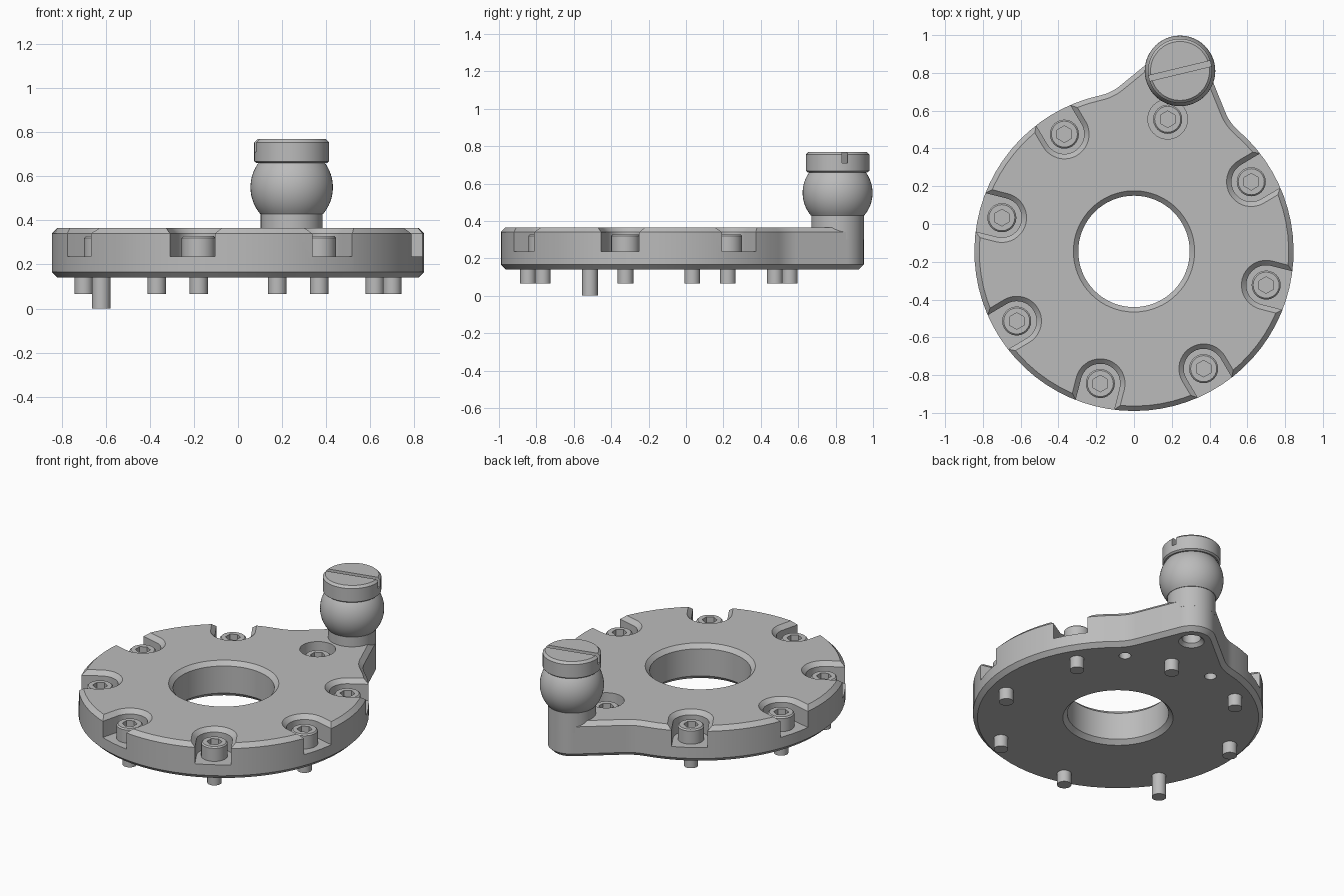
import bpy, bmesh, math
from math import sin, cos, pi, radians, acos

if "Cube" in bpy.data.objects:
    bpy.data.objects.remove(bpy.data.objects["Cube"])

grey = bpy.data.materials.new("machined_grey")
grey.use_nodes = True
colour = (0.5, 0.5, 0.5, 1)
grey.diffuse_color = colour
grey.node_tree.nodes["Principled BSDF"].inputs["Base Color"].default_value = colour

CY = -0.145                  # centre of the disc in y
AXIS = radians(75.7)         # direction of the lug
R, LUG_R, LUG_D, FILLET = 0.845, 0.14, 0.986, 0.25
BOLT_D = 0.722
BOTTOM, TOP, FLOOR, CH = 0.14, 0.366, 0.236, 0.026


def polar(d, a):
    return (d * cos(a), CY + d * sin(a))


def loft(name, rings):
    """Skin a stack of (points, z) rings and cap both ends."""
    bm = bmesh.new()
    loops = [[bm.verts.new((x, y, z)) for x, y in pts] for pts, z in rings]
    n = len(loops[0])
    for a, b in zip(loops, loops[1:]):
        for i in range(n):
            j = (i + 1) % n
            bm.faces.new((a[i], a[j], b[j], b[i]))
    bm.faces.new(loops[0][::-1])
    bm.faces.new(loops[-1])
    bmesh.ops.recalc_face_normals(bm, faces=bm.faces)
    mesh = bpy.data.meshes.new(name)
    bm.to_mesh(mesh)
    bm.free()
    mesh.materials.append(grey)
    ob = bpy.data.objects.new(name, mesh)
    bpy.context.collection.objects.link(ob)
    return ob


def circle(c, r, n=48):
    return [(c[0] + r * cos(2 * pi * i / n), c[1] + r * sin(2 * pi * i / n)) for i in range(n)]


def lathe(name, c, profile, n=48):
    return loft(name, [(circle(c, r, n), z) for r, z in profile])


def cut(target, cutter):
    cutter.hide_render = True
    mod = target.modifiers.new("cut", "BOOLEAN")
    mod.operation, mod.solver, mod.object = "DIFFERENCE", "EXACT", cutter
    bpy.context.view_layer.objects.active = target
    bpy.ops.object.modifier_apply(modifier=mod.name)
    bpy.data.objects.remove(cutter)


def arc(c, r, a0, a1, n):
    return [(c[0] + r * cos(a0 + (a1 - a0) * i / n), c[1] + r * sin(a0 + (a1 - a0) * i / n))
            for i in range(n + 1)]


def outline(inset):
    """Disc with a filleted lug, moved inward by inset."""
    flank = radians(53.6)    # normal of the straight lug flank
    line = LUG_D * cos(flank) + LUG_R
    psi = flank - acos((line + FILLET) / (R + FILLET))
    fc = ((R + FILLET) * cos(psi), (R + FILLET) * sin(psi))
    f = FILLET + inset
    pts = arc((LUG_D, 0), LUG_R - inset, -flank, flank, 16)
    pts += arc(fc, f, flank + pi, psi + pi, 6)
    pts += arc((0, 0), R - inset, psi, 2 * pi - psi, 64)[1:-1]
    pts += arc((fc[0], -fc[1]), f, pi - psi, pi - flank, 6)
    ca, sa = cos(AXIS), sin(AXIS)
    return [(x * ca - y * sa, CY + x * sa + y * ca) for x, y in pts]


def slot(angle, w):
    """U shape around a bolt, open toward the rim."""
    pts = [(0.3, w)] + arc((0, 0), w, pi / 2, 3 * pi / 2, 20) + [(0.3, -w)]
    ca, sa = cos(angle), sin(angle)
    return [((BOLT_D + x) * ca - y * sa, CY + (BOLT_D + x) * sa + y * ca) for x, y in pts]


def hexagon(c, apothem, n=24):
    """Hexagon sampled with as many points as the bolt head."""
    pts = []
    for i in range(n):
        a = 2 * pi * i / n
        r = apothem / cos((a + pi / 6) % (pi / 3) - pi / 6)
        pts.append((c[0] + r * cos(a), c[1] + r * sin(a)))
    return pts


# Base plate with chamfered rims
plate = loft("base_plate", [(outline(CH), BOTTOM), (outline(0), BOTTOM + CH),
                            (outline(0), TOP - CH), (outline(CH), TOP)])

# Centre bore, chamfered at both ends
E = 0.04
bore, wide = 0.295, 0.295 + CH
cut(plate, lathe("bore_cutter", (0, CY), [(wide + E, BOTTOM - E), (bore, BOTTOM + CH),
                                          (bore, TOP - CH), (wide + E, TOP + E)], 64))

# Bolt pockets: one closed counterbore beside the lug, seven open slots
angles = [AXIS + k * pi / 4 for k in range(8)]
cut(plate, lathe("pocket_cutter", polar(BOLT_D, AXIS), [(0.105, FLOOR), (0.105, TOP + E)], 32))
for a in angles[1:]:
    cut(plate, loft("slot_cutter", [(slot(a, 0.105), FLOOR), (slot(a, 0.105), TOP - CH),
                                    (slot(a, 0.105 + CH + E), TOP + E)]))

# Holes in the underside
post_c = polar(LUG_D, AXIS)
cut(plate, lathe("lug_hole_cutter", post_c,
                 [(0.075 + E, BOTTOM - E), (0.055, BOTTOM + 0.02), (0.055, BOTTOM + 0.15)], 32))
for side in (-1, 1):
    cut(plate, lathe("dowel_hole_cutter", polar(BOLT_D, AXIS + side * pi / 8),
                     [(0.035, BOTTOM - E), (0.035, BOTTOM + 0.1)], 24))

# Socket head bolts; one has a longer shank
parts = [plate]
for k, a in enumerate(angles):
    c = polar(BOLT_D, a)
    tip = 0.0 if k == 3 else 0.065
    head_top = 0.328
    rings = [(circle(c, r, 24), z) for r, z in
             ((0.042, tip), (0.042, FLOOR), (0.077, FLOOR), (0.077, head_top - 0.008),
              (0.069, head_top))]
    rings += [(hexagon(c, 0.038), head_top), (hexagon(c, 0.038), head_top - 0.05)]
    parts.append(loft(f"bolt_{k + 1}", rings))

# Post carrying the ball
ball_r, ball_z = 0.187, 0.55
profile = [(LUG_R + 0.0005, 0.3)]
for i in range(17):
    t = radians(-40 + 78 * i / 16)
    profile.append((ball_r * cos(t), ball_z + ball_r * sin(t)))
profile.insert(1, (LUG_R + 0.0005, profile[1][1]))
parts.append(lathe("ball_post", post_c, profile))

# Slotted cap on the ball
cap = lathe("slotted_cap", post_c, [(0.16, 0.66), (0.17, 0.668), (0.17, 0.754), (0.156, 0.768)])
ca, sa = cos(radians(13.5)), sin(radians(13.5))
bar = [(post_c[0] + x * ca - y * sa, post_c[1] + x * sa + y * ca)
       for x, y in ((-0.2, -0.015), (0.2, -0.015), (0.2, 0.015), (-0.2, 0.015))]
cut(cap, loft("groove_cutter", [(bar, 0.71), (bar, 0.8)]))
parts.append(cap)

# Smooth shading with crisp edges
bpy.ops.object.select_all(action="DESELECT")
for ob in parts:
    ob.select_set(True)
bpy.context.view_layer.objects.active = plate
bpy.ops.object.shade_smooth_by_angle(angle=radians(30))
